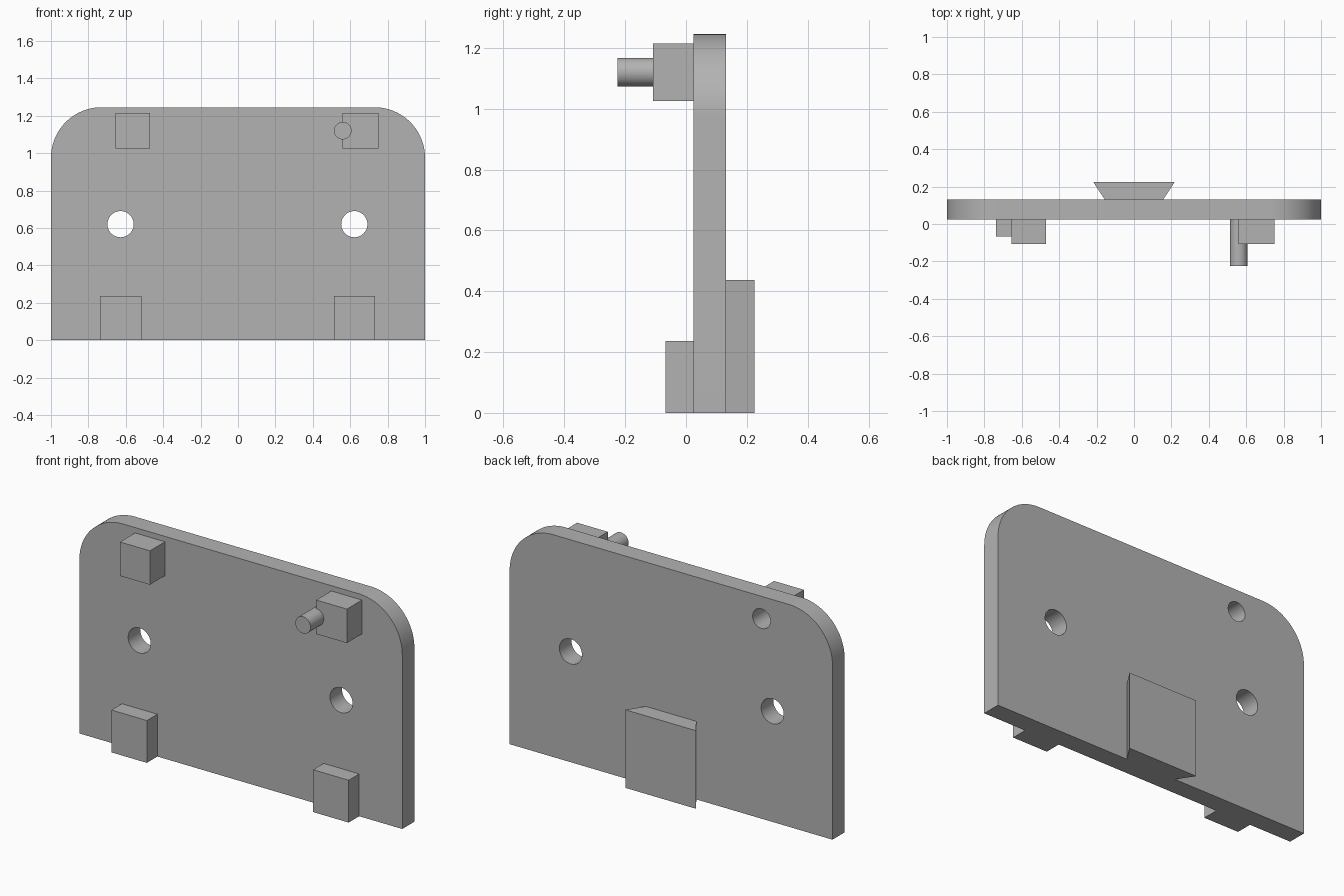
import bpy, bmesh
from math import cos, sin, pi, radians

cube = bpy.data.objects.get("Cube")
if cube:
    bpy.data.objects.remove(cube, do_unlink=True)

grey = bpy.data.materials.new("plain grey")
grey.use_nodes = True
colour = (0.45, 0.45, 0.45, 1)
grey.diffuse_color = colour
grey.node_tree.nodes["Principled BSDF"].inputs["Base Color"].default_value = colour

FRONT, BACK = 0.025, 0.132      # plate faces along y
TOP, RADIUS = 1.245, 0.27       # plate height and corner radius
PIN_X, PIN_Z = 0.56, 1.12


def prism(name, points, shift):
    """Extrude a closed loop of 3D points along a vector."""
    bm = bmesh.new()
    face = bm.faces.new([bm.verts.new(p) for p in points])
    new = bmesh.ops.extrude_face_region(bm, geom=[face])["geom"]
    verts = [g for g in new if isinstance(g, bmesh.types.BMVert)]
    bmesh.ops.translate(bm, verts=verts, vec=shift)
    bmesh.ops.recalc_face_normals(bm, faces=bm.faces)
    mesh = bpy.data.meshes.new(name)
    bm.to_mesh(mesh)
    bm.free()
    mesh.materials.append(grey)
    obj = bpy.data.objects.new(name, mesh)
    bpy.context.collection.objects.link(obj)
    return obj


def box(name, x0, x1, y0, y1, z0, z1):
    loop = [(x0, y0, z0), (x1, y0, z0), (x1, y0, z1), (x0, y0, z1)]
    return prism(name, loop, (0, y1 - y0, 0))


def rod(name, x, z, r, y0, y1, n=48):
    loop = [(x + r * cos(2 * pi * i / n), y0, z + r * sin(2 * pi * i / n)) for i in range(n)]
    return prism(name, loop, (0, y1 - y0, 0))


def activate(obj):
    bpy.ops.object.select_all(action="DESELECT")
    obj.select_set(True)
    bpy.context.view_layer.objects.active = obj


def cut(obj, cutter):
    activate(obj)
    mod = obj.modifiers.new("hole", "BOOLEAN")
    mod.operation, mod.solver, mod.object = "DIFFERENCE", "EXACT", cutter
    bpy.ops.object.modifier_apply(modifier=mod.name)


# Back plate with two rounded upper corners
outline = [(-1, FRONT, 0), (1, FRONT, 0)]
for start, cx in ((0, 1 - RADIUS), (pi / 2, RADIUS - 1)):
    for i in range(25):
        a = start + i * pi / 48
        outline.append((cx + RADIUS * cos(a), FRONT, TOP - RADIUS + RADIUS * sin(a)))
plate = prism("plate", outline, (0, BACK - FRONT, 0))

# Front blocks
right_block = box("upper_right_block", -0.655, -0.47, -0.108, FRONT, 1.025, 1.215)
box("upper_left_block", 0.56, 0.75, -0.108, FRONT, 1.025, 1.215)
box("lower_right_block", -0.737, -0.517, -0.068, FRONT, 0, 0.237)
box("lower_left_block", 0.513, 0.733, -0.068, FRONT, 0, 0.237)

# Pin beside the upper left block
pin = rod("pin", PIN_X, PIN_Z, 0.047, -0.225, FRONT)

# Dovetail rail on the back
prism("dovetail", [(-0.157, BACK, 0), (0.157, BACK, 0), (0.218, 0.225, 0), (-0.218, 0.225, 0)],
      (0, 0, 0.437))

# Two through holes, and a blind socket reaching into the upper right block
for x in (-0.628, 0.622):
    drill = rod("drill", x, 0.62, 0.07, FRONT - 0.1, BACK + 0.1)
    cut(plate, drill)
    bpy.data.objects.remove(drill, do_unlink=True)
drill = rod("drill", -PIN_X, PIN_Z, 0.055, -0.07, BACK + 0.1)
cut(plate, drill)
cut(right_block, drill)
bpy.data.objects.remove(drill, do_unlink=True)

for obj in (plate, right_block, pin):
    activate(obj)
    bpy.ops.object.shade_smooth_by_angle(angle=radians(30))
